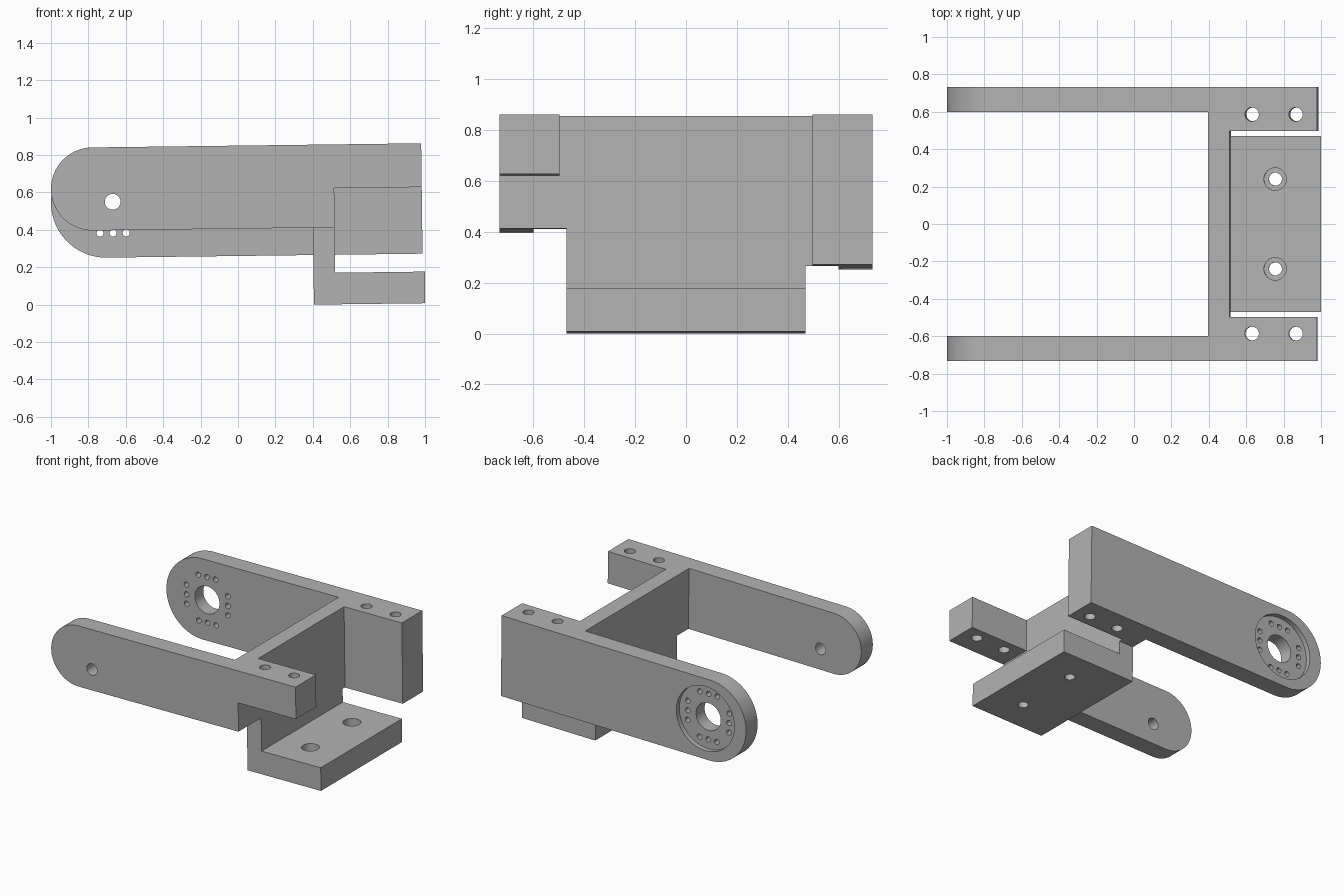
import bpy, bmesh, math
from mathutils import Matrix

cube = bpy.data.objects.get("Cube")
if cube:
    bpy.data.objects.remove(cube, do_unlink=True)

TILT = 0.0125                 # the whole bracket leans slightly along its length
TOP, END = 0.85, 0.99         # shared top height and rear end
WEB_X = (0.406, 0.522)        # crossbar thickness
OUT, IN = 0.733, 0.60         # outer and inner faces of the arms
PIVOT = (-0.663, 0.558)       # arm pivot in x, z

grey = bpy.data.materials.new("plain grey")
grey.use_nodes = True
colour = (0.45, 0.45, 0.45, 1)
grey.diffuse_color = colour
grey.node_tree.nodes["Principled BSDF"].inputs["Base Color"].default_value = colour


def finish(name, bm):
    bmesh.ops.recalc_face_normals(bm, faces=bm.faces)
    mesh = bpy.data.meshes.new(name)
    bm.to_mesh(mesh)
    bm.free()
    mesh.materials.append(grey)
    obj = bpy.data.objects.new(name, mesh)
    bpy.context.collection.objects.link(obj)
    return obj


def extrude_y(name, outline, y0, y1):
    bm = bmesh.new()
    face = bm.faces.new([bm.verts.new((x, y0, z)) for x, z in outline])
    new = bmesh.ops.extrude_face_region(bm, geom=[face])["geom"]
    moved = [v for v in new if isinstance(v, bmesh.types.BMVert)]
    bmesh.ops.translate(bm, verts=moved, vec=(0, y1 - y0, 0))
    return finish(name, bm)


def box(name, xs, ys, zs):
    corners = [(xs[0], zs[0]), (xs[1], zs[0]), (xs[1], zs[1]), (xs[0], zs[1])]
    return extrude_y(name, corners, *ys)


def cylinder(name, centre, radius, length, axis="Z", sides=48):
    turn = Matrix.Rotation(math.pi / 2, 4, "X") if axis == "Y" else Matrix()
    bm = bmesh.new()
    bmesh.ops.create_cone(bm, cap_ends=True, segments=sides, radius1=radius,
                          radius2=radius, depth=length,
                          matrix=Matrix.Translation(centre) @ turn)
    return finish(name, bm)


def round_end(left, low):
    """Half circle from the top edge round to the bottom edge."""
    r = (TOP - low) / 2
    angles = [math.pi / 2 + math.pi * i / 48 for i in range(49)]
    return [(left + r + r * math.cos(a), low + r + r * math.sin(a)) for a in angles]


def combine(body, other, operation):
    mod = body.modifiers.new(operation, "BOOLEAN")
    mod.operation, mod.solver, mod.object = operation, "EXACT", other
    bpy.context.view_layer.objects.active = body
    bpy.ops.object.modifier_apply(modifier=mod.name)
    bpy.data.objects.remove(other, do_unlink=True)


# Arms: the front one is slimmer and stepped behind the crossbar
FRONT_LOW, STEP, BACK_LOW = 0.406, 0.616, 0.26
front = round_end(-0.992, FRONT_LOW) + [(WEB_X[1], FRONT_LOW), (WEB_X[1], STEP),
                                        (END, STEP), (END, TOP)]
back = round_end(-0.993, BACK_LOW) + [(END, BACK_LOW), (END, TOP)]
bracket = extrude_y("bracket", front, -OUT, -IN)

# Crossbar, mounting blocks and base plate
parts = [
    extrude_y("back_arm", back, IN, OUT),
    box("crossbar", WEB_X, (-0.65, 0.47), (FRONT_LOW, TOP)),
    box("crossbar_back", WEB_X, (0.4, 0.65), (BACK_LOW, TOP)),
    box("crossbar_drop", WEB_X, (-0.47, 0.47), (-0.005, 0.7)),
    box("front_block", (0.45, END), (-0.65, -0.497), (STEP, TOP)),
    box("back_block", (0.45, END), (0.497, 0.65), (BACK_LOW, TOP)),
    box("base_plate", (WEB_X[0], 1.001), (-0.47, 0.47), (-0.005, 0.164)),
]
for part in parts:
    combine(bracket, part, "UNION")

# Screw holes in the blocks and counterbored holes in the plate
cutters = []
for side in (-1, 1):
    for x in (0.641, 0.876):
        cutters.append(cylinder("screw_hole", (x, side * 0.586, 0.6), 0.037, 1))
    cutters.append(cylinder("plate_hole", (0.757, side * 0.24, 0.1), 0.035, 0.4))
    cutters.append(cylinder("counterbore", (0.757, side * 0.24, 0.19), 0.06, 0.2))

# Pivot hole in the front arm, round recess and hub in the back arm
px, pz = PIVOT
cutters.append(cylinder("pivot_hole", (px, -0.67, pz), 0.042, 0.4, "Y"))
cutters.append(cylinder("hub_recess", (px, OUT + 0.065, pz), 0.235, 0.2, "Y", 64))
cutters.append(cylinder("hub_hole", (px, 0.67, pz), 0.1, 0.4, "Y"))

# Four rows of three small holes around the hub
for quarter in range(4):
    c, s = math.cos(quarter * math.pi / 2), math.sin(quarter * math.pi / 2)
    for slide in (-0.07, 0, 0.07):
        dx, dz = 0.167 * c - slide * s, 0.167 * s + slide * c
        cutters.append(cylinder("horn_hole", (px + dx, 0.67, pz + dz),
                                0.019, 0.4, "Y", 20))
for cutter in cutters:
    combine(bracket, cutter, "DIFFERENCE")

# Lean the finished bracket and shade it
bracket.data.transform(Matrix.Rotation(-TILT, 4, "Y"))
bpy.ops.object.select_all(action="DESELECT")
bracket.select_set(True)
bpy.context.view_layer.objects.active = bracket
bpy.ops.object.shade_smooth_by_angle(angle=math.radians(30))
